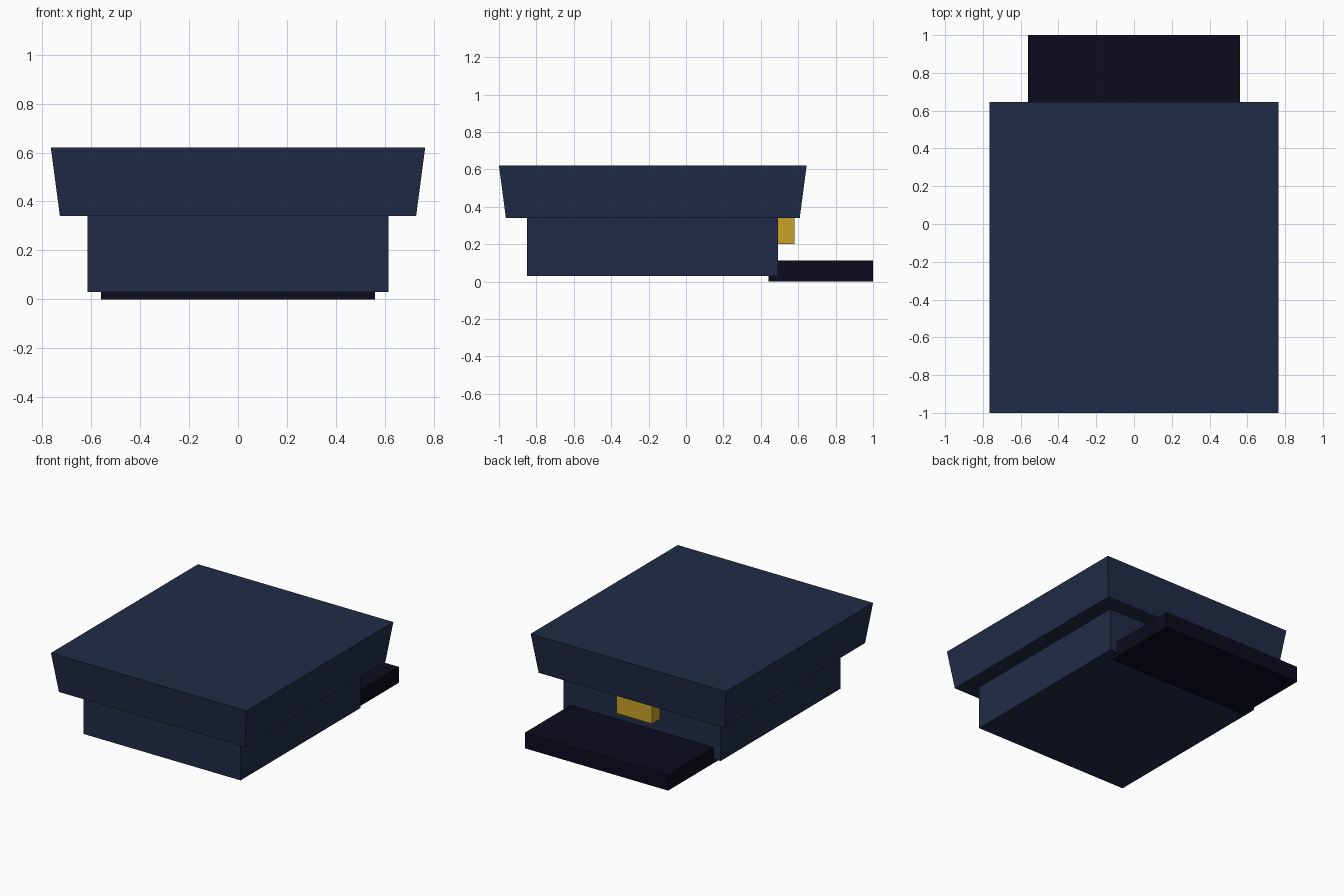
import bpy, bmesh

if "Cube" in bpy.data.objects:
    bpy.data.objects.remove(bpy.data.objects["Cube"])


def material(name, rgb):
    m = bpy.data.materials.new(name)
    # convert 0-255 display values to linear
    lin = [((c / 255 + 0.055) / 1.055) ** 2.4 if c > 10 else c / 255 / 12.92 for c in rgb]
    m.diffuse_color = (*lin, 1)
    m.use_nodes = True
    m.node_tree.nodes["Principled BSDF"].inputs["Base Color"].default_value = m.diffuse_color
    return m


navy = material("navy", (33, 43, 71))
black = material("blue_black", (11, 11, 29))
gold = material("gold", (201, 162, 39))


def block(name, mat, half_x, y0, y1, z0, z1, flare=0.0):
    """Box centred on x; its bottom face is pulled in by flare on every side."""
    bm = bmesh.new()
    bmesh.ops.create_cube(bm, size=2)
    for v in bm.verts:
        inset = flare if v.co.z < 0 else 0
        v.co = (v.co.x * (half_x - inset),
                y0 + inset if v.co.y < 0 else y1 - inset,
                z0 if v.co.z < 0 else z1)
    me = bpy.data.meshes.new(name)
    bm.to_mesh(me)
    bm.free()
    me.materials.append(mat)
    ob = bpy.data.objects.new(name, me)
    bpy.context.collection.objects.link(ob)
    return ob


# Flared crown on top of the narrower band
block("crown", navy, 0.765, -1.0, 0.645, 0.34, 0.62, flare=0.037)
block("band", navy, 0.615, -0.85, 0.492, 0.03, 0.34)
# Visor slab at the back, slightly below the band
block("visor", black, 0.56, 0.44, 1.0, 0.0, 0.112)
# Small badge under the crown
block("badge", gold, 0.14, 0.47, 0.58, 0.20, 0.345)
